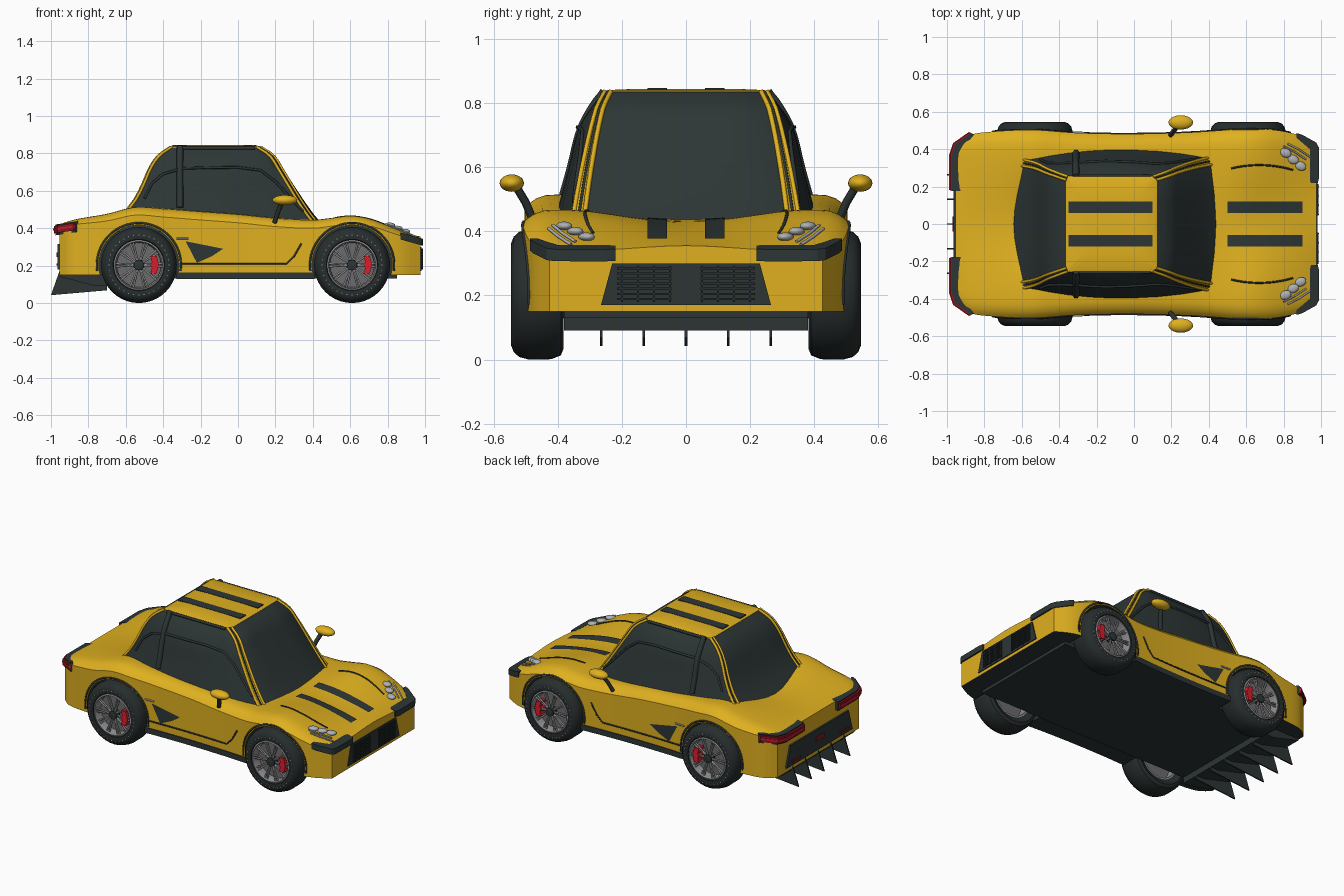
import bpy, bmesh, math
from mathutils import Matrix

if "Cube" in bpy.data.objects:
    bpy.data.objects.remove(bpy.data.objects["Cube"], do_unlink=True)


def material(name, r, g, b):
    m = bpy.data.materials.new(name)
    m.use_nodes = True
    m.diffuse_color = (r, g, b, 1)
    m.node_tree.nodes["Principled BSDF"].inputs["Base Color"].default_value = (r, g, b, 1)
    return m


YELLOW = material("yellow paint", .74, .435, .014)
DARK = material("dark trim", .026, .036, .036)
RUBBER = material("black rubber", .02, .026, .026)
GREY = material("wheel grey", .28, .28, .29)
SHADE = material("shadow grey", .15, .15, .155)
SILVER = material("lamp silver", .42, .44, .46)
RED = material("bright red", .72, .012, .025)
TAIL = material("tail red", .28, .008, .015)


def build(name, verts, faces, mats, index=None, angle=35):
    """Mesh object with outward normals and smooth shading by angle."""
    me = bpy.data.meshes.new(name)
    me.from_pydata([tuple(v) for v in verts], [], faces)
    for m in mats:
        me.materials.append(m)
    for i, p in enumerate(me.polygons):
        p.material_index = index[i] if index else 0
    bm = bmesh.new()
    bm.from_mesh(me)
    bmesh.ops.recalc_face_normals(bm, faces=bm.faces)
    bm.to_mesh(me)
    bm.free()
    ob = bpy.data.objects.new(name, me)
    bpy.context.collection.objects.link(ob)
    smooth(ob, angle)
    return ob


def select(ob):
    bpy.ops.object.select_all(action="DESELECT")
    ob.select_set(True)
    bpy.context.view_layer.objects.active = ob


def smooth(ob, angle=35):
    select(ob)
    bpy.ops.object.shade_smooth_by_angle(angle=math.radians(angle))


def prism(name, pts, axis, lo, hi, mat, slope=0):
    """Polygon pushed along an axis; slope tilts it up along x."""
    def place(p, h):
        return {"x": (h, *p), "y": (p[0], h, p[1]), "z": (*p, h + slope * (p[0] - pts[0][0]))}[axis]
    n = len(pts)
    verts = [place(p, h) for h in (lo, hi) for p in pts]
    faces = [list(range(n)), list(range(n, 2 * n))]
    faces += [[i, (i + 1) % n, n + (i + 1) % n, n + i] for i in range(n)]
    return build(name, verts, faces, [mat], angle=20)


def box(name, x, y, z, mat):
    prism(name, [(x[0], y[0]), (x[1], y[0]), (x[1], y[1]), (x[0], y[1])], "z", *z, mat)


def tube(name, pts, radius, mat):
    cu = bpy.data.curves.new(name, "CURVE")
    cu.dimensions = "3D"
    cu.bevel_depth, cu.bevel_resolution, cu.use_fill_caps = radius, 1, True
    sp = cu.splines.new("POLY")
    sp.points.add(len(pts) - 1)
    for q, p in zip(sp.points, pts):
        q.co = (*p, 1)
    cu.materials.append(mat)
    ob = bpy.data.objects.new(name, cu)
    bpy.context.collection.objects.link(ob)
    select(ob)
    bpy.ops.object.convert(target="MESH")


def lathe(name, profile, cx, cz, side, mat, n=40):
    """Closed profile of (radius, y) turned about a wheel axle."""
    k = len(profile)
    verts = [(cx + r * math.cos(math.tau * i / n), side * y, cz + r * math.sin(math.tau * i / n))
             for i in range(n) for r, y in profile]
    faces = [[i * k + j, i * k + (j + 1) % k, (i + 1) % n * k + (j + 1) % k, (i + 1) % n * k + j]
             for i in range(n) for j in range(k)]
    build(name, verts, faces, [mat])


def ellipsoid(name, loc, size, mat, turn=0):
    bm = bmesh.new()
    bmesh.ops.create_uvsphere(bm, u_segments=20, v_segments=12, radius=1,
                              matrix=Matrix.Translation(loc) @ Matrix.Rotation(turn, 4, "Z") @ Matrix.Diagonal((*size, 1)))
    me = bpy.data.meshes.new(name)
    bm.to_mesh(me)
    bm.free()
    me.materials.append(mat)
    ob = bpy.data.objects.new(name, me)
    bpy.context.collection.objects.link(ob)
    smooth(ob, 60)


def curve(keys, x):
    """Smooth interpolation through (x, value) keys."""
    x = min(max(x, keys[0][0]), keys[-1][0])
    i = next(i for i in range(len(keys) - 1) if x <= keys[i + 1][0])
    def slope(j):
        a, b = keys[max(j - 1, 0)], keys[min(j + 1, len(keys) - 1)]
        return (b[1] - a[1]) / (b[0] - a[0])
    (x0, a), (x1, b) = keys[i], keys[i + 1]
    h = x1 - x0
    t = (x - x0) / h
    return ((1 + 2 * t) * (1 - t) ** 2 * a + t * (1 - t) ** 2 * h * slope(i)
            + t * t * (3 - 2 * t) * b + t * t * (t - 1) * h * slope(i + 1))


# Body shape: half width, fender height and centre height along the length
WIDTH = [(-.955, .42), (-.9, .468), (-.8, .49), (-.55, .503), (-.3, .487), (0, .482),
         (.3, .49), (.6, .508), (.75, .503), (.88, .475), (.975, .425)]
FENDER = [(-.955, .42), (-.88, .445), (-.7, .477), (-.55, .513), (-.4, .505), (-.2, .49), (0, .475),
          (.2, .455), (.4, .445), (.5, .455), (.6, .467), (.7, .452), (.8, .415), (.9, .373), (.975, .34)]
CENTRE = [(-.955, .42), (-.8, .44), (-.6, .455), (-.3, .47), (0, .46), (.45, .435), (.6, .425), (.8, .395), (.975, .355)]


def drop(x):
    return .012 + .034 * (1 - x ** 4)


def top_z(x, y):
    u = abs(y) / curve(WIDTH, x)
    t = min(u / .75, 1)
    c = curve(CENTRE, x)
    return c + (curve(FENDER, x) - c) * t * t * (3 - 2 * t) - drop(x) * (max(u - .8, 0) / .2) ** 3


def side_y(x, z):
    d = min(max((curve(FENDER, x) - z) / drop(x), 0), 1)
    return curve(WIDTH, x) * (.8 + .2 * d ** (1 / 3))


# Body shell lofted along x, dark underneath
US = [0, .15, .3, .45, .6, .72, .8, .87, .93, .97, 1]
US = [-u for u in US[:0:-1]] + US
N, K = 70, len(US) + 6
verts, faces, index = [], [], []
for i in range(N + 1):
    x = -.955 + 1.93 * i / N
    w = curve(WIDTH, x)
    rise = [.15 + (top_z(x, w) - .15) * f for f in (0, .35, .7)]
    verts += [(x, -w, z) for z in rise] + [(x, u * w, top_z(x, u * w)) for u in US] + [(x, w, z) for z in rise[::-1]]
for i in range(N):
    for j in range(K):
        faces.append([i * K + j, i * K + (j + 1) % K, (i + 1) * K + (j + 1) % K, (i + 1) * K + j])
        index.append(1 if j == K - 1 else 0)
faces += [list(range(K)), list(range(N * K, N * K + K))]
body = build("body", verts, faces, [YELLOW, DARK], index + [0, 0])

# Wheel wells
AXLES, HUB_Z = (-.53, .61), .203
for cx in AXLES:
    for s in (1, -1):
        ring = [(cx + .214 * math.cos(a * math.pi / 24), HUB_Z + .214 * math.sin(a * math.pi / 24)) for a in range(48)]
        cutter = prism("well_cutter", ring, "y", s * .35, s * .7, YELLOW)
        cutter.data.materials.append(DARK)
        for p in cutter.data.polygons:
            p.material_index = 1
        mod = body.modifiers.new("well", "BOOLEAN")
        mod.operation, mod.object, mod.solver = "DIFFERENCE", cutter, "EXACT"
        select(body)
        bpy.ops.object.modifier_apply(modifier=mod.name)
        bpy.data.objects.remove(cutter, do_unlink=True)
smooth(body, 30)
box("floor", (-.72, .85), (-.38, .38), (.13, .155), DARK)

# Cabin shape by height: windscreen, rear glass, glass half width, side half width
NOSE = [(.38, .49), (.45, .425), (.53, .365), (.62, .305), (.72, .24), (.79, .19), (.835, .12)]
BACK = [(.38, -.72), (.45, -.645), (.54, -.565), (.63, -.515), (.72, -.475), (.79, -.425), (.835, -.36)]
GLASS = [(.38, .325), (.6, .295), (.78, .26), (.835, .235)]
SIDE = [(.38, .425), (.47, .40), (.6, .365), (.72, .335), (.8, .285), (.835, .25)]


def corner(z, end, edge):
    """Pillar edge: 0 meets the end glass, 1 meets the side glass."""
    back = .05 if end is NOSE else -.015
    y = curve(GLASS, z) + edge * (.018 + .045 * (.835 - z))
    return curve(end, z) - (.835 - z) * back - edge * back * .4, y, z


def cabin_y(x, z):
    f, b = corner(z, NOSE, 1), corner(z, BACK, 1)
    s = min(abs((2 * x - f[0] - b[0]) / (f[0] - b[0])), 1)
    return f[1] + (max(curve(SIDE, z), f[1]) - f[1]) * (1 - s ** 2)


def cabin_ring(z):
    a, b = corner(z, NOSE, 0), corner(z, NOSE, 1)
    c, d = corner(z, BACK, 1), corner(z, BACK, 0)
    half = [(curve(NOSE, z), 0, z), (a[0] + (curve(NOSE, z) - a[0]) * .75, a[1] / 2, z), a, b]
    half += [(x, cabin_y(x, z), z) for x in [b[0] + (c[0] - b[0]) * t / 8 for t in range(1, 8)]]
    half += [c, d, (d[0] + (curve(BACK, z) - d[0]) * .75, d[1] / 2, z), (curve(BACK, z), 0, z)]
    return half + [(x, -y, z) for x, y, z in half[-2:0:-1]]


def loft(rings):
    n = len(rings[0])
    return [[i * n + j, i * n + (j + 1) % n, (i + 1) * n + (j + 1) % n, (i + 1) * n + j]
            for i in range(len(rings) - 1) for j in range(n)]


LEVELS = [.38 + .455 * (1 - (1 - i / 14) ** 1.4) for i in range(15)]
rings = [cabin_ring(z) for z in LEVELS]
K = len(rings[0])
faces = loft(rings)
pillars = (2, 11, K - 3, K - 12)
build("cabin", sum(rings, []), faces, [YELLOW, DARK], [0 if i % K in pillars else 1 for i in range(len(faces))])

# Gently domed roof
rings = [[((x + .12) * k - .12, y * k, z + h) for x, y, z in rings[-1]]
         for k, h in ((1.012, -.008), (1.012, 0), (.96, .005), (.6, .009))]
build("roof", sum(rings, []), loft(rings) + [list(range(K)), list(range(3 * K, 4 * K))], [YELLOW])

for s in (1, -1):
    def on_side(x, z, out=.002):
        return (x, s * (side_y(x, z) + out), z)

    def on_cabin(x, z, out=.004):
        return (x, s * (cabin_y(x, z) + out), z)

    # Painted stripes on bonnet and roof
    xs = [.5 + .4 * i / 12 for i in range(13)]
    v = [(x, s * y, top_z(x, y) + .005) for x in xs for y in (.06, .09, .12)]
    build("bonnet_stripe", v, [[i * 3 + j, i * 3 + j + 1, i * 3 + j + 4, i * 3 + j + 3]
                               for i in range(12) for j in range(2)], [DARK])
    box("roof_stripe", (-.35, .10), (s * .06, s * .12), (.839, .846), DARK)

    # Pillar frames, window frames and roof rail
    for end in (NOSE, BACK):
        for e, r, m in ((0, .008, YELLOW), (.5, .005, DARK), (1, .008, YELLOW)):
            pts = [corner(z, end, e) for z in LEVELS[1:]]
            tube("pillar_frame", [(x, s * y, z) for x, y, z in pts], r, m)
    tube("centre_pillar", [on_cabin(-.31, z, 0) for z in LEVELS[3:]], .018, DARK)
    tube("roof_rail", [on_cabin(-.33 + .42 * i / 8, .828, .002) for i in range(9)], .009, DARK)
    arch = [(-.5, .56), (-.46, .64), (-.4, .69), (-.3, .72), (-.15, .724), (0, .725), (.12, .71), (.2, .65), (.3, .54), (.35, .49)]
    tube("window_frame", [on_cabin(x, z) for x, z in arch], .007, DARK)

    # Bonnet crease, door seam, side vent, handle and sill
    xs = [.52 + .33 * i / 10 for i in range(11)]
    ys = [.315 - .8 * (x - .67) ** 2 for x in xs]
    tube("bonnet_crease", [(x, s * y, top_z(x, y) + .001) for x, y in zip(xs, ys)], .005, DARK)
    seam = [(-.3, .21), (-.1, .21), (.1, .21), (.26, .21), (.3, .25), (.34, .32)]
    tube("door_seam", [on_side(x, z, 0) for x, z in seam], .005, DARK)
    vent = [on_side(x, z, .004) for x, z in ((-.28, .33), (-.18, .31), (-.08, .29), (-.14, .25), (-.22, .215))]
    build("side_vent", vent, [[0, 1, 2, 3, 4]], [DARK])
    tube("door_handle", [on_side(-.33, .345), on_side(-.265, .345)], .005, SILVER)
    edge = [(x, s * (curve(WIDTH, x) + .005)) for x in (-.33, -.2, -.05, .1, .25, .41)]
    prism("sill", edge + [(.41, s * .38), (-.33, s * .38)], "z", .128, .163, DARK)

    # Mirrors
    tube("mirror_stalk", [(.195, s * .475, .43), (.215, s * .5, .49), (.235, s * .53, .54)], .013, DARK)
    ellipsoid("mirror", (.25, s * .543, .55), (.066, .038, .027), YELLOW)

    # Headlamps, corner trims and tail lights
    for x, y in ((.81, .38), (.85, .345), (.89, .31)):
        ellipsoid("headlamp", (x, s * y, top_z(x, y) + .005), (.032, .024, .014), SILVER, -s * .4)
    for d in (0, .022):
        ends = [(.80 + d, .415 + d * .6), (.86 + d, .385 + d * .6), (.92 + d, .345 + d * .6)]
        tube("headlamp_bar", [(x, s * y, top_z(x, y) + .004) for x, y in ends], .005, SILVER)
    wrap = [(.99, .25), (.988, .41), (.975, .435), (.9, .477), (.87, .486), (.87, .46), (.94, .4), (.94, .22), (.983, .22)]
    prism("front_light_trim", [(x, s * y) for x, y in wrap], "z", .306, .343, DARK, -.28)
    tail = [(-.985, .18), (-.985, .37), (-.965, .43), (-.88, .49), (-.865, .482), (-.93, .4), (-.93, .18)]
    prism("tail_light", [(x, s * y) for x, y in tail], "z", .372, .412, TAIL, .15)
    prism("tail_light_bar", [(x - .003, s * (y + .002)) for x, y in tail], "z", .388, .398, RED, .15)
    prism("tail_light_trim", [(x + .01, s * (y - .004)) for x, y in tail], "z", .362, .42, DARK, .15)

    # Wheels with arch trims
    for cx in AXLES:
        angles = [math.radians(-8 + 196 * i / 36) for i in range(37)]
        tube("arch_trim", [on_side(cx + .225 * math.cos(a), HUB_Z + .225 * math.sin(a), 0) for a in angles], .006, DARK)
        lathe("tire", [(.132, .40), (.17, .382), (.19, .39), (.202, .42), (.203, .49), (.195, .52),
                       (.18, .537), (.16, .545), (.138, .541), (.132, .525)], cx, HUB_Z, s, RUBBER)
        lathe("rim", [(.134, .40), (.134, .538), (.126, .541), (.118, .51), (.122, .40)], cx, HUB_Z, s, GREY)
        lathe("brake_disc", [(.001, .455), (.123, .455), (.123, .485), (.001, .485)], cx, HUB_Z, s, SHADE)
        lathe("hub", [(.001, .50), (.03, .50), (.027, .538), (.001, .541)], cx, HUB_Z, s, DARK, 20)
        for i in range(20):
            a = math.tau * (i // 2) / 10 + (.07 if i % 2 else -.07)
            tube("spoke", [(cx + r * math.cos(a), s * y, HUB_Z + r * math.sin(a))
                           for r, y in ((.02, .522), (.124, .526))], .0055, GREY)
        shape = [(.062, -.045), (.095, -.045), (.107, 0), (.095, .048), (.062, .048), (.07, .015), (.06, 0), (.07, -.015)]
        prism("brake_caliper", [(cx + x, HUB_Z + z) for x, z in shape], "y", s * .465, s * .537, RED)
        dots = [(cx + r * math.cos(a), s * .547, HUB_Z + r * math.sin(a)) for i in range(36)
                for r, t in ((.158, -.014), (.163, -.014), (.163, .014), (.158, .014)) for a in [math.tau * i / 36 + t]]
        build("tire_dots", dots, [[4 * i + j for j in range(4)] for i in range(36)], [SILVER])

# Front grille with slats and posts
prism("grille", [(-.23, .3), (.23, .3), (.265, .17), (-.265, .17)], "x", .965, .981, DARK)
for s in (1, -1):
    for i in range(7):
        z = .185 + .016 * i
        box("grille_slat", (.98, .987), (s * .045, s * .215), (z, z + .007), RUBBER)
    for y in (.05, .1, .15, .2):
        box("grille_post", (.98, .989), (s * y - .003, s * y + .003), (.18, .292), RUBBER)

# Rear panel, diffuser and fins
prism("rear_panel", [(-.3, .315), (.3, .315), (.34, .18), (-.34, .18)], "x", -.966, -.95, DARK)
box("rear_badge_light", (-.971, -.96), (-.04, .04), (.245, .27), TAIL)
for s in (1, -1):
    box("rear_reflector", (-.971, -.96), (s * .2, s * .29), (.2, .212), TAIL)
prism("diffuser", [(-.95, .152), (-.7, .152), (-.7, .09), (-.76, .09), (-.95, .14)], "y", -.38, .38, DARK)
for i in range(-2, 3):
    prism("diffuser_fin", [(-.955, .17), (-.7, .10), (-.7, .068), (-1, .042)], "y", i * .132 - .004, i * .132 + .004, DARK)
